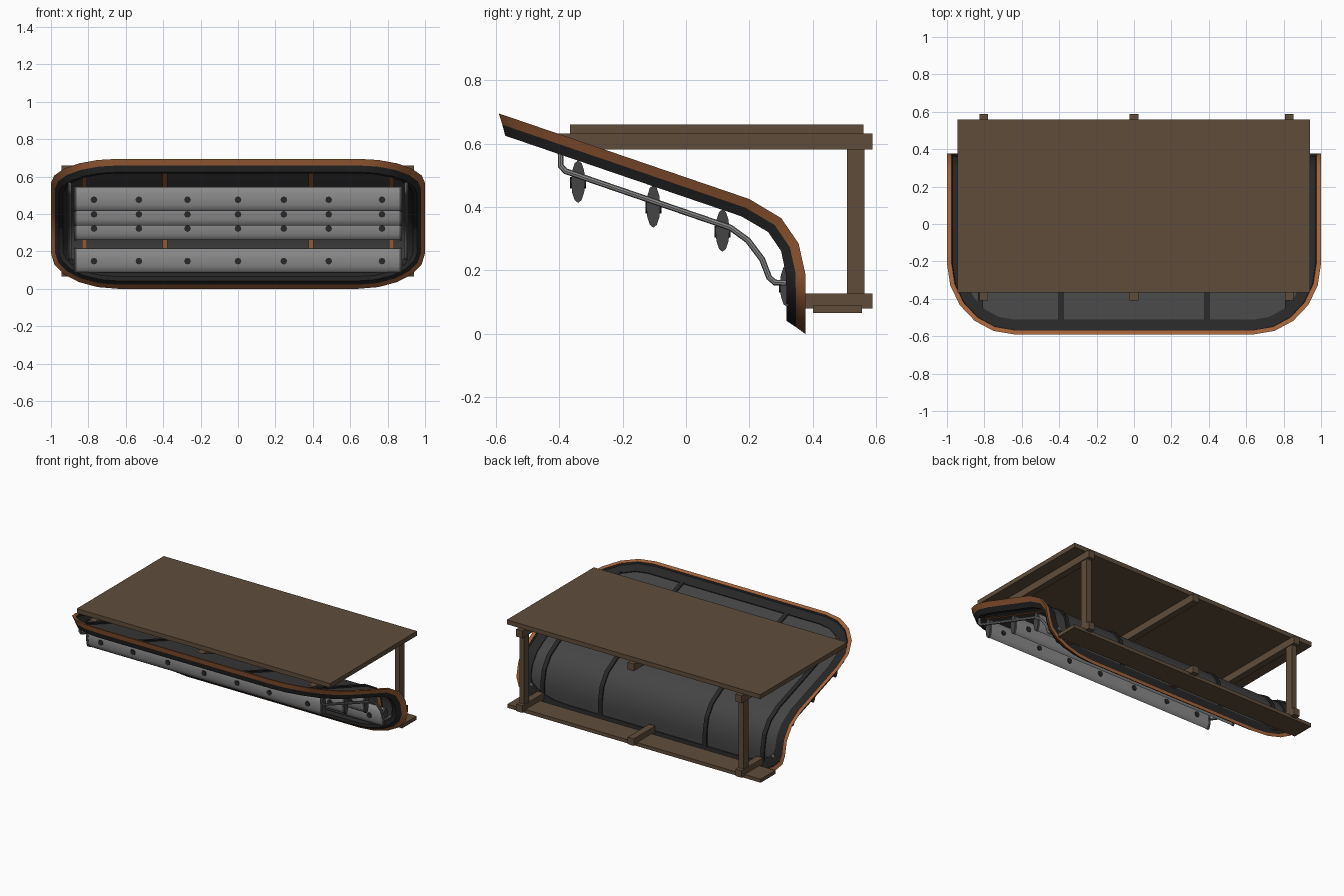
import bpy, bmesh, math
from mathutils import Vector

if "Cube" in bpy.data.objects:
    bpy.data.objects.remove(bpy.data.objects["Cube"])


def mat(name, rgb):
    m = bpy.data.materials.new(name)
    m.diffuse_color = (*rgb, 1)
    m.use_nodes = True
    m.node_tree.nodes["Principled BSDF"].inputs["Base Color"].default_value = m.diffuse_color
    return m


COPPER = mat("copper_brown", (0.37, 0.125, 0.042))
BLACK = mat("frame_black", (0.02, 0.02, 0.02))
GLASS = mat("dark_glass", (0.058, 0.058, 0.058))
STEEL = mat("slat_grey", (0.25, 0.25, 0.25))
WOOD = mat("wood_brown", (0.115, 0.073, 0.043))


def make(name, verts, faces, mats, idx=None, smooth=None):
    me = bpy.data.meshes.new(name)
    me.from_pydata(verts, [], faces)
    for m in mats:
        me.materials.append(m)
    if idx:
        me.polygons.foreach_set("material_index", idx)
    bm = bmesh.new()
    bm.from_mesh(me)
    bmesh.ops.recalc_face_normals(bm, faces=bm.faces)
    bm.to_mesh(me)
    bm.free()
    ob = bpy.data.objects.new(name, me)
    bpy.context.collection.objects.link(ob)
    if smooth:
        shade(ob, smooth)
    return ob


def shade(ob, angle):
    bpy.ops.object.select_all(action='DESELECT')
    ob.select_set(True)
    bpy.context.view_layer.objects.active = ob
    bpy.ops.object.shade_smooth_by_angle(angle=math.radians(angle))


# Side profile (y, z) of the curved window, walked by arc length s
PROF = [Vector(p) for p in [(-0.59, 0.695), (0.2, 0.425), (0.3, 0.365),
                            (0.355, 0.285), (0.376, 0.19), (0.376, 0.0)]]
CUM = [0.0]
for a, b in zip(PROF, PROF[1:]):
    CUM.append(CUM[-1] + (b - a).length)
L = CUM[-1]


def seg(s):
    return next((i for i in range(len(PROF) - 2) if s < CUM[i + 1]), len(PROF) - 2)


def normal(s):
    i = seg(s)
    t = (PROF[i + 1] - PROF[i]).normalized()
    return Vector((t.y, -t.x))          # points to the inside (front/below)


def point(x, s, depth):
    i = seg(s)
    p = PROF[i].lerp(PROF[i + 1], (s - CUM[i]) / (CUM[i + 1] - CUM[i]))
    p = p + (normal(s - 0.01) + normal(s + 0.01)).normalized() * depth
    return (x, p.x, p.y)


def rows(d):
    """Half-width w at each arc length s of the rounded outline inset by d."""
    rx, rt, rb, n = 0.36 - d, 0.40 - d, 0.19 - d * 0.8, 5
    out = []
    for k in range(n + 1):
        t = math.pi / 2 * k / n
        out.append((d + rt * (1 - math.sin(t)), 1 - d - rx * (1 - math.cos(t))))
    out.reverse()
    out.sort()
    out += [(s, 1 - d) for s in CUM[1:4]]
    for k in range(n + 1):
        t = math.pi / 2 * k / n
        out.append((L - d - rb * (1 - math.sin(t)), 1 - d - rx * (1 - math.cos(t))))
    return out


# Rim: rings of (inset, depth), closed cross-section, copper outside, black inside
RINGS = [(0.09, 0.02), (0.03, 0.012), (0.025, 0), (0, 0),
         (0.022, 0.03), (0.042, 0.06), (0.065, 0.06), (0.09, 0.032)]
verts, faces, idx = [], [], []
for d, depth in RINGS:
    r = rows(d)
    verts += [point(w, s, depth) for s, w in r] + [point(-w, s, depth) for s, w in reversed(r)]
n = len(verts) // len(RINGS)
for j in range(len(RINGS)):
    k = (j + 1) % len(RINGS)
    for i in range(n):
        faces.append((j * n + i, j * n + (i + 1) % n, k * n + (i + 1) % n, k * n + i))
        idx.append(0 if j in (2, 3) else 1)
make("window_rim", verts, faces, [COPPER, BLACK], idx, 25)

# Curved dark pane
r = rows(0.08)
verts = [point(sx * w, s, 0.026) for s, w in r for sx in (-1, 1)]
faces = [(2 * i, 2 * i + 1, 2 * i + 3, 2 * i + 2) for i in range(len(r) - 1)]
make("window_pane", verts, faces, [GLASS], smooth=40)

# Mullions: black outside, copper inside
for x in (-0.82, -0.39, 0.39, 0.82):
    ss = [s for s, w in r if w > abs(x) - 0.02]
    verts, faces, idx = [], [], []
    for s in ss:
        verts += [point(x + dx, s, dep) for dx, dep in
                  ((-0.014, 0.017), (0.014, 0.017), (0.014, 0.034), (-0.014, 0.034))]
    for i in range(len(ss) - 1):
        for k in range(4):
            a, b = 4 * i + k, 4 * i + (k + 1) % 4
            faces.append((a, b, b + 4, a + 4))
            idx.append(1 if k == 2 else 0)
    make("mullion", verts, faces, [BLACK, COPPER], idx)


# Lens-section slats with dark end caps and rivets
def prism(name, x0, x1, cy, cz, hy, hz, m, sides=12):
    ring = [(cy + hy * math.sin(2 * math.pi * k / sides), cz + hz * math.cos(2 * math.pi * k / sides))
            for k in range(sides)]
    v = [(x, y, z) for x in (x0, x1) for y, z in ring]
    f = [(k, (k + 1) % sides, sides + (k + 1) % sides, sides + k) for k in range(sides)]
    f += [tuple(range(sides)), tuple(range(sides, 2 * sides))]
    return make(name, v, f, [m], smooth=50)


for cy, cz in ((-0.34, 0.48), (-0.103, 0.402), (0.115, 0.326), (0.318, 0.152)):
    prism("slat", -0.865, 0.865, cy, cz, 0.021, 0.064, STEEL)
    for sx in (-1, 1):
        prism("slat_end_cap", sx * 0.863, sx * 0.878, cy, cz, 0.022, 0.067, GLASS)
    for x in (-0.77, -0.53, -0.27, 0, 0.245, 0.485, 0.77):
        v = [(x + 0.018 * math.cos(k * math.pi / 4), cy + y, cz - 0.004 + 0.018 * math.sin(k * math.pi / 4))
             for y in (-0.025, 0.025) for k in range(8)]
        f = [(k, (k + 1) % 8, 8 + (k + 1) % 8, 8 + k) for k in range(8)]
        make("slat_rivet", v, f + [tuple(range(8)), tuple(range(8, 16))], [BLACK])

# Bent support rods at both ends
ROD = [(-0.395, 0.6), (-0.395, 0.53), (-0.38, 0.513), (0.14, 0.335), (0.195, 0.295),
       (0.24, 0.235), (0.262, 0.178), (0.28, 0.162), (0.36, 0.16)]
for x in (-0.9, 0.9):
    cu = bpy.data.curves.new("support_rod", 'CURVE')
    cu.dimensions = '3D'
    cu.bevel_depth, cu.bevel_resolution, cu.use_fill_caps = 0.0095, 2, True
    sp = cu.splines.new('POLY')
    sp.points.add(len(ROD) - 1)
    for p, (y, z) in zip(sp.points, ROD):
        p.co = (x, y, z, 1)
    cu.materials.append(STEEL)
    ob = bpy.data.objects.new("support_rod", cu)
    bpy.context.collection.objects.link(ob)
    bpy.ops.object.select_all(action='DESELECT')
    ob.select_set(True)
    bpy.context.view_layer.objects.active = ob
    bpy.ops.object.convert(target='MESH')
    shade(ob, 40)


# Wooden carcass: extruded side outlines
def board(name, x0, x1, outline):
    k = len(outline)
    v = [(x, y, z) for x in (x0, x1) for y, z in outline]
    f = [(i, (i + 1) % k, k + (i + 1) % k, k + i) for i in range(k)]
    make(name, v, f + [tuple(range(k)), tuple(range(k, 2 * k))], [WOOD])


def rect(y0, y1, z0, z1):
    return [(y0, z0), (y1, z0), (y1, z1), (y0, z1)]


board("roof_board", -0.945, 0.942, rect(-0.365, 0.56, 0.63, 0.66))
board("lower_board", -0.945, 0.942, rect(0.40, 0.555, 0.066, 0.09))
for x in (-0.803, 0, 0.83):
    board("upper_beam", x - 0.023, x + 0.023, [(-0.28, 0.582), (0.588, 0.582), (0.588, 0.631), (-0.41, 0.631)])
    board("lower_beam", x - 0.023, x + 0.023, rect(0.36, 0.588, 0.08, 0.127))
    if x:
        board("post", x - 0.018, x + 0.018, rect(0.508, 0.562, 0.12, 0.585))
